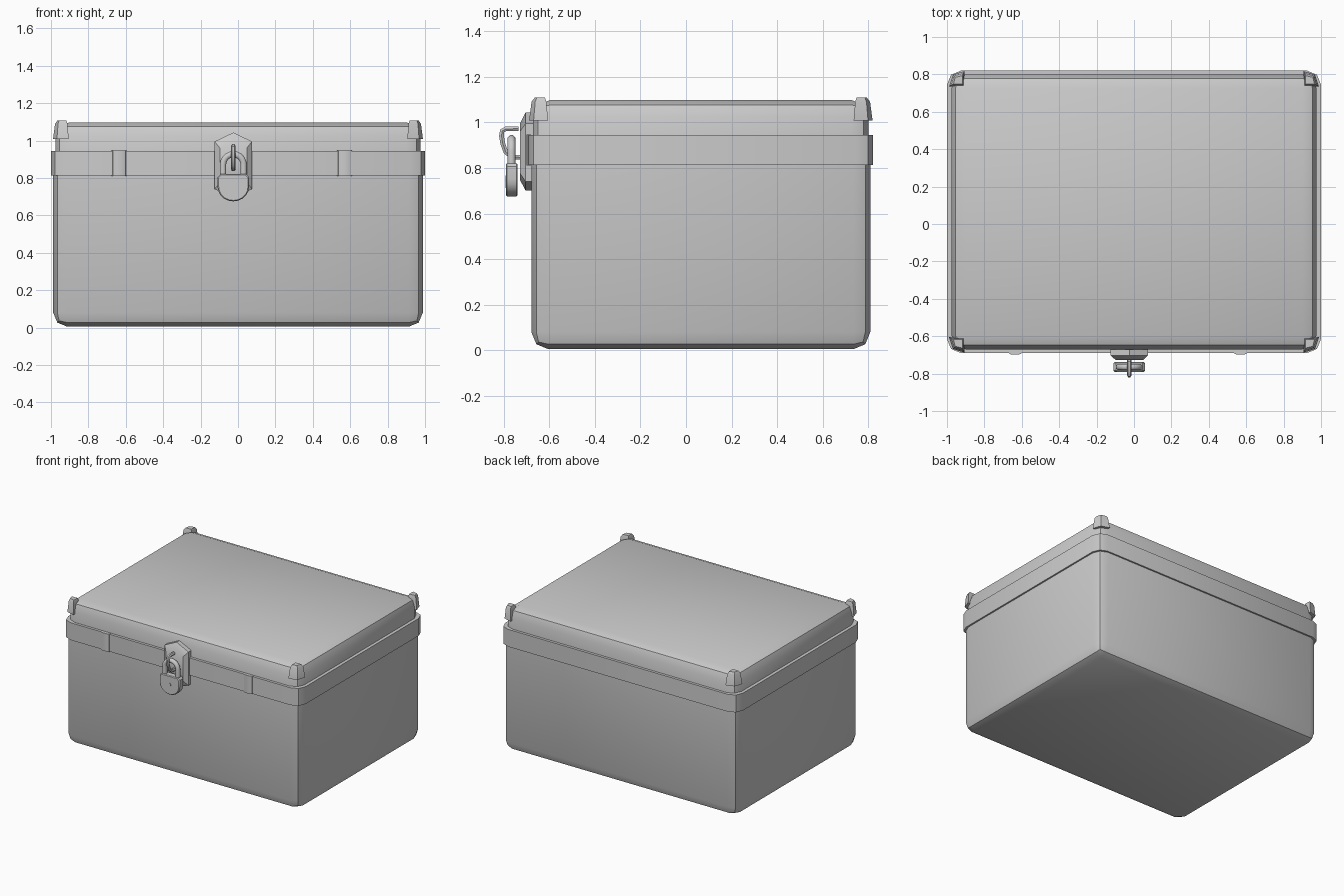
import bpy, bmesh, math
from mathutils import Vector

if "Cube" in bpy.data.objects:
    bpy.data.objects.remove(bpy.data.objects["Cube"])

YC = 0.065   # depth centre of the chest (the lock sticks out in front)
LX = -0.025  # lock centre line


def finish(bm, name, angle=40):
    bmesh.ops.recalc_face_normals(bm, faces=bm.faces[:])
    me = bpy.data.meshes.new(name)
    bm.to_mesh(me)
    bm.free()
    ob = bpy.data.objects.new(name, me)
    bpy.context.collection.objects.link(ob)
    bpy.ops.object.select_all(action='DESELECT')
    ob.select_set(True)
    bpy.context.view_layer.objects.active = ob
    if angle:
        bpy.ops.object.shade_smooth_by_angle(angle=math.radians(angle))
    return ob


def rounded_box(name, hx, hy, z0, z1, bevel, round_z=None):
    """Box with bevelled upright edges, plus the rim at height round_z."""
    bm = bmesh.new()
    bmesh.ops.create_cube(bm, size=2)
    for v in bm.verts:
        v.co = (v.co.x * hx, YC + v.co.y * hy, z1 if v.co.z > 0 else z0)
    edges = []
    for e in bm.edges:
        a, b = (v.co.z for v in e.verts)
        if abs(a - b) > 1e-4 or (round_z is not None and abs(a - round_z) < 1e-4):
            edges.append(e)
    bmesh.ops.bevel(bm, geom=edges, offset=bevel, segments=2, profile=0.5,
                    affect='EDGES')
    return finish(bm, name)


def loft(name, rings, angle=30):
    """Join equal-length rings of points and cap both ends."""
    bm = bmesh.new()
    vs = [[bm.verts.new(p) for p in r] for r in rings]
    n = len(vs[0])
    for a, b in zip(vs, vs[1:]):
        for i in range(n):
            j = (i + 1) % n
            bm.faces.new((a[i], a[j], b[j], b[i]))
    bm.faces.new(vs[0])
    bm.faces.new(vs[-1])
    return finish(bm, name, angle)


def front_ring(outline, y, s=1.0, cz=0.0):
    return [(LX + x * s, y, cz + (z - cz) * s) for x, z in outline]


def tube(name, path, radius, sides, angle=50):
    """Sweep a regular polygon along a planar path."""
    path = [Vector(p) for p in path]
    side = (path[1] - path[0]).cross(path[len(path) // 2] - path[0]).normalized()
    rings = []
    for i, p in enumerate(path):
        t = (path[min(i + 1, len(path) - 1)] - path[max(i - 1, 0)]).normalized()
        n = t.cross(side)
        rings.append([p + radius * (math.cos(a) * n + math.sin(a) * side)
                      for a in (2 * math.pi * (k + 0.5) / sides for k in range(sides))])
    return loft(name, rings, angle)


# Chest body, rim band and lid
rounded_box("chest_body", 0.988, 0.743, 0.005, 0.88, 0.075, round_z=0.005)
rounded_box("rim_band", 1.0, 0.755, 0.813, 0.945, 0.075)
rounded_box("lid", 0.976, 0.735, 0.88, 1.098, 0.075, round_z=1.098)

# Tapered caps on the four lid corners
low = [(0.905, 0.60), (0.905, 0.753), (0.968, 0.733), (0.989, 0.67), (0.989, 0.67), (0.905, 0.67)]
low = [(0.905, 0.67), (0.905, 0.753), (0.968, 0.733), (0.989, 0.67)]
mid = [(0.912, 0.677), (0.912, 0.742), (0.962, 0.726), (0.978, 0.677)]
top = [(0.918, 0.683), (0.918, 0.728), (0.956, 0.719), (0.965, 0.683)]
for sx, px in ((1, "right"), (-1, "left")):
    for sy, py in ((1, "back"), (-1, "front")):
        loft(f"corner_cap_{py}_{px}",
             [[(sx * x, YC + sy * y, z) for x, y in ring]
              for ring, z in ((low, 1.008), (mid, 1.09), (top, 1.108))])

# Small tabs on the front of the band
for name, cx in (("tab_left", -0.635), ("tab_right", 0.57)):
    tab = [(-0.04, -0.68), (-0.034, -0.692), (-0.018, -0.699),
           (0.018, -0.699), (0.034, -0.692), (0.04, -0.68)]
    loft(name, [[(cx + x, y, z) for x, y in tab] for z in (0.811, 0.947)])

# Six-sided lock plate with a raised middle
plate = [(-0.1, 0.74), (-0.1, 0.995), (0, 1.043), (0.1, 0.995), (0.1, 0.74), (0, 0.70)]
loft("lock_plate", [front_ring(plate, -0.67), front_ring(plate, -0.703),
                    front_ring(plate, -0.728, 0.72, 0.87)])

# Hasp hook that curls out through the shackle
hook = [(-0.715, 0.846), (-0.765, 0.848), (-0.79, 0.87), (-0.803, 0.905),
        (-0.809, 0.94), (-0.806, 0.962), (-0.79, 0.971), (-0.735, 0.972)]
tube("hasp_hook", [(LX, y, z) for y, z in hook], 0.012, 6)

# Padlock body: flat top, rounded lower end
body = [(0.07, 0.82), (-0.07, 0.82), (-0.084, 0.805)]
body += [(0.084 * math.cos(a), 0.752 + 0.077 * math.sin(a))
         for a in (math.pi + math.pi * k / 10 for k in range(11))]
body += [(0.084, 0.805)]
loft("padlock_body", [front_ring(body, -0.738, 0.93, 0.75), front_ring(body, -0.744),
                      front_ring(body, -0.784), front_ring(body, -0.79, 0.93, 0.75)])

# Padlock shackle
arch = [(-0.055, 0.80)]
arch += [(-0.055 * math.cos(a), 0.872 + 0.055 * math.sin(a))
         for a in (math.pi * k / 10 for k in range(11))]
arch += [(0.055, 0.80)]
tube("padlock_shackle", [(LX + x, -0.765, z) for x, z in arch], 0.018, 8)

# Keyhole: round top with a narrow slot
key = [(0.014 * math.cos(a), 0.753 + 0.014 * math.sin(a))
       for a in (math.radians(-60 + 300 * k / 8) for k in range(9))]
key += [(-0.007, 0.712), (0.007, 0.712)]
loft("keyhole", [front_ring(key, -0.786), front_ring(key, -0.792)])
